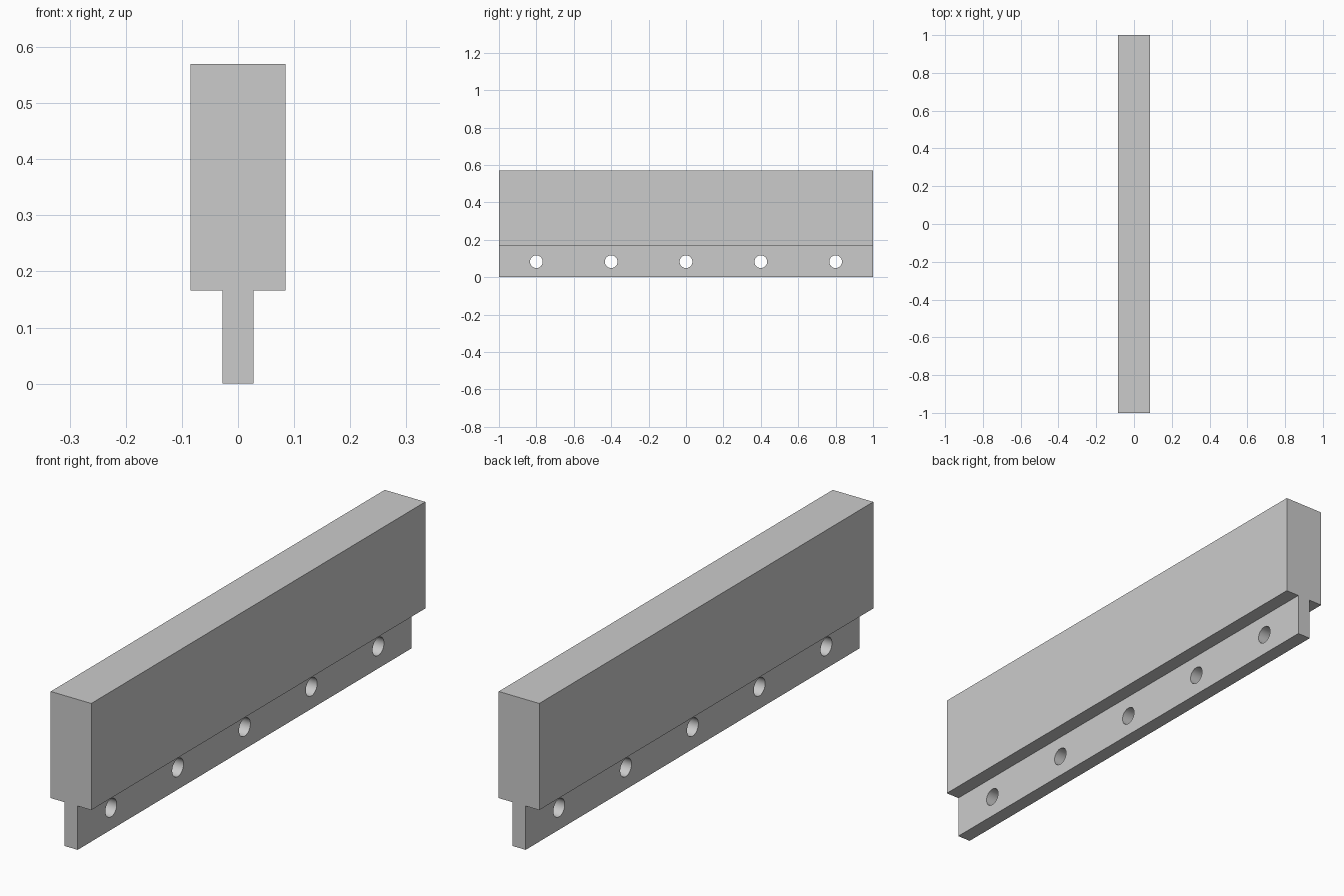
import bpy
import bmesh
import math
from mathutils import Matrix

cube = bpy.data.objects.get("Cube")
if cube:
    bpy.data.objects.remove(cube, do_unlink=True)

HALF_LENGTH = 1.0
HEAD_HALF, TONGUE_HALF = 0.085, 0.028
STEP_Z, TOP_Z = 0.166, 0.57
HOLE_RADIUS, HOLE_Z = 0.034, 0.083
HOLE_SPACING = 0.4

grey = bpy.data.materials.new("light grey")
grey.use_nodes = True
colour = (0.6, 0.6, 0.6, 1)
grey.diffuse_color = colour
grey.node_tree.nodes["Principled BSDF"].inputs["Base Color"].default_value = colour


def make_object(name, bm):
    bmesh.ops.recalc_face_normals(bm, faces=bm.faces)
    mesh = bpy.data.meshes.new(name)
    bm.to_mesh(mesh)
    bm.free()
    mesh.materials.append(grey)
    obj = bpy.data.objects.new(name, mesh)
    bpy.context.collection.objects.link(obj)
    return obj


# Stepped bar: mirrored T profile swept along its length
side = [(TONGUE_HALF, 0), (TONGUE_HALF, STEP_Z), (HEAD_HALF, STEP_Z), (HEAD_HALF, TOP_Z)]
profile = side + [(-x, z) for x, z in reversed(side)]
bm = bmesh.new()
end = bm.faces.new([bm.verts.new((x, -HALF_LENGTH, z)) for x, z in profile])
swept = bmesh.ops.extrude_face_region(bm, geom=[end], use_keep_orig=True)
bmesh.ops.translate(bm, vec=(0, 2 * HALF_LENGTH, 0),
                    verts=[v for v in swept["geom"] if isinstance(v, bmesh.types.BMVert)])
bar = make_object("stepped_bar", bm)

# Row of round cutters through the tongue
bm = bmesh.new()
for i in range(-2, 3):
    place = Matrix.Translation((0, i * HOLE_SPACING, HOLE_Z)) @ Matrix.Rotation(math.pi / 2, 4, "Y")
    bmesh.ops.create_cone(bm, cap_ends=True, segments=48, radius1=HOLE_RADIUS,
                          radius2=HOLE_RADIUS, depth=0.2, matrix=place)
cutter = make_object("hole_cutter", bm)
cutter.hide_render = True

# Cut the bolt holes, then discard the cutter
cut = bar.modifiers.new("bolt_holes", "BOOLEAN")
cut.operation = "DIFFERENCE"
cut.solver = "EXACT"
cut.object = cutter
bpy.ops.object.select_all(action="DESELECT")
bar.select_set(True)
bpy.context.view_layer.objects.active = bar
bpy.ops.object.modifier_apply(modifier=cut.name)
bpy.data.objects.remove(cutter, do_unlink=True)
bpy.ops.object.shade_smooth_by_angle(angle=math.radians(30))
